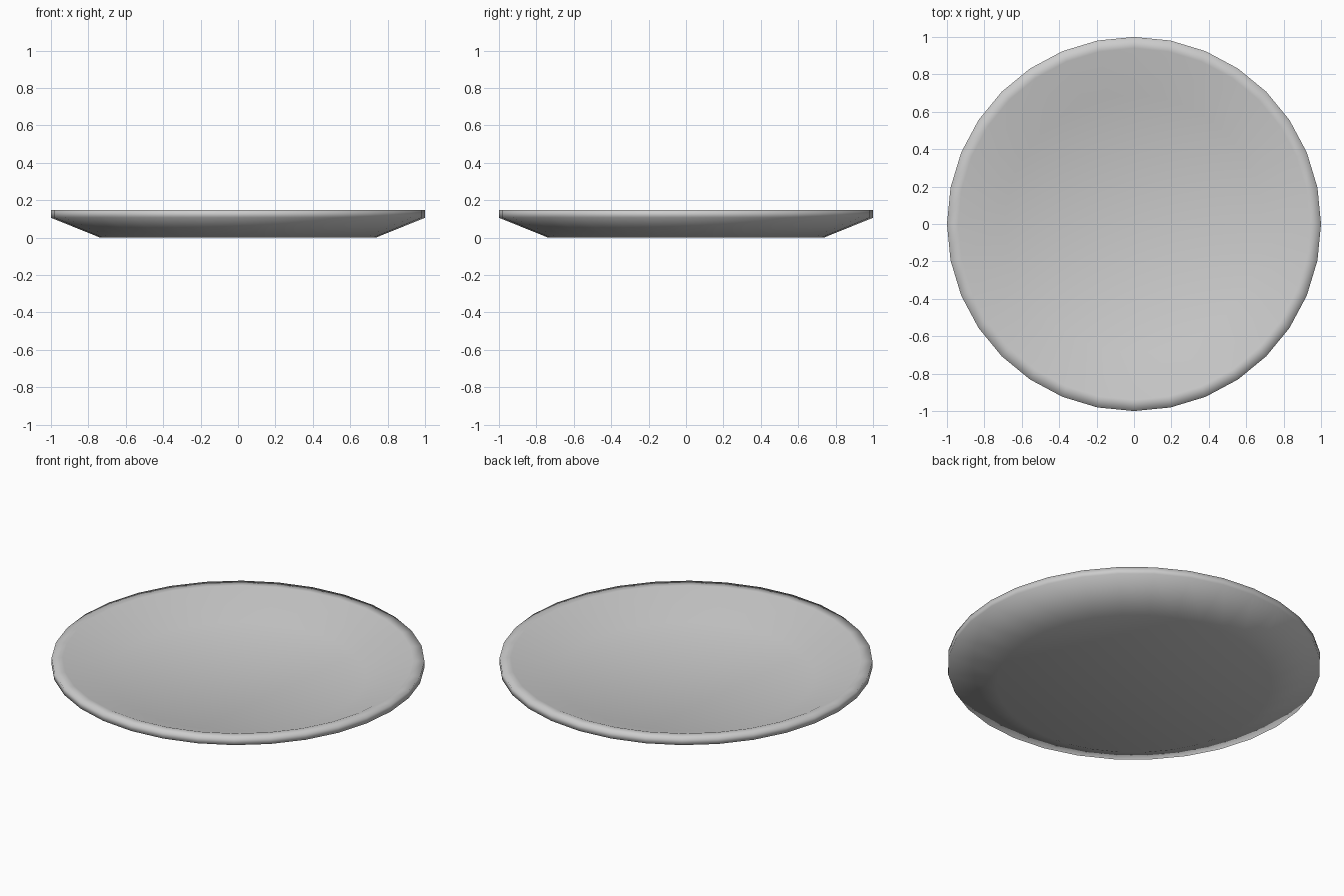
import bpy, bmesh
from math import sin, cos, tau

if "Cube" in bpy.data.objects:
    bpy.data.objects.remove(bpy.data.objects["Cube"])

SIDES = 32
# plate cross-section (radius, height): floor, inner slope, flat lip, short wall, sloping underside
PROFILE = [(0.69, 0.045), (0.94, 0.147), (1.0, 0.147), (1.0, 0.106), (0.738, 0.0)]


def ring(bm, r, z):
    return [bm.verts.new((r * cos(tau * i / SIDES), r * sin(tau * i / SIDES), z))
            for i in range(SIDES)]


bm = bmesh.new()
rings = [ring(bm, r, z) for r, z in PROFILE]

# walls between neighbouring rings
for a, b in zip(rings, rings[1:]):
    for i in range(SIDES):
        j = (i + 1) % SIDES
        bm.faces.new((a[i], b[i], b[j], a[j]))

# inner floor and flat foot
bm.faces.new(rings[0])
bm.faces.new(rings[-1][::-1])

bmesh.ops.recalc_face_normals(bm, faces=bm.faces[:])
for f in bm.faces:
    f.smooth = True

mesh = bpy.data.meshes.new("plate")
bm.to_mesh(mesh)
bm.free()
bpy.context.collection.objects.link(bpy.data.objects.new("plate", mesh))
